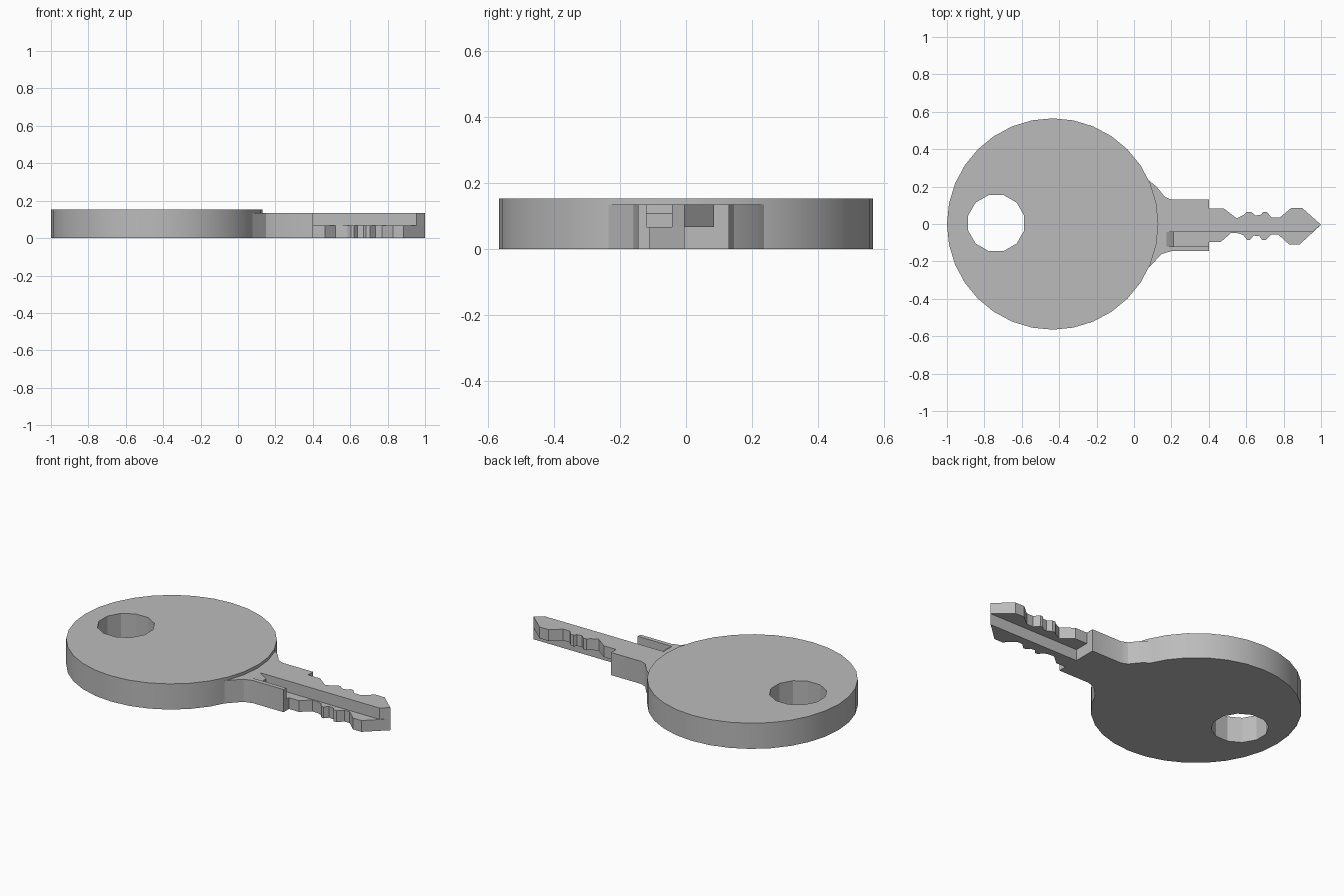
import bpy, bmesh, math

cube = bpy.data.objects.get("Cube")
if cube:
    bpy.data.objects.remove(cube, do_unlink=True)

metal = bpy.data.materials.new("grey_metal")
metal.use_nodes = True
GREY = (0.5, 0.5, 0.5, 1)
metal.diffuse_color = GREY
metal.node_tree.nodes["Principled BSDF"].inputs["Base Color"].default_value = GREY


def ring(cx, cy, r, sides, turn=0.0):
    """Corner points of a regular polygon."""
    return [(cx + r * math.cos(turn + math.tau * i / sides),
             cy + r * math.sin(turn + math.tau * i / sides)) for i in range(sides)]


def prism(name, loops, z0, z1):
    """Extrude an outline, with optional hole loops, from z0 to z1."""
    bm = bmesh.new()
    edges = []
    for loop in loops:
        vs = [bm.verts.new((x, y, z0)) for x, y in loop]
        edges += [bm.edges.new((a, b)) for a, b in zip(vs, vs[1:] + vs[:1])]
    bmesh.ops.triangle_fill(bm, edges=edges, use_beauty=True)
    out = bmesh.ops.extrude_face_region(bm, geom=bm.faces[:], use_keep_orig=True)
    top = [g for g in out["geom"] if isinstance(g, bmesh.types.BMVert)]
    bmesh.ops.translate(bm, verts=top, vec=(0, 0, z1 - z0))
    bmesh.ops.recalc_face_normals(bm, faces=bm.faces[:])
    mesh = bpy.data.meshes.new(name)
    bm.to_mesh(mesh)
    bm.free()
    mesh.materials.append(metal)
    obj = bpy.data.objects.new(name, mesh)
    bpy.context.collection.objects.link(obj)
    return obj


def activate(obj):
    bpy.ops.object.select_all(action="DESELECT")
    obj.select_set(True)
    bpy.context.view_layer.objects.active = obj


def merge(base, other):
    """Join two solids into one clean shell."""
    mod = base.modifiers.new("union", "BOOLEAN")
    mod.operation, mod.solver, mod.object = "UNION", "EXACT", other
    activate(base)
    bpy.ops.object.modifier_apply(modifier=mod.name)
    bpy.data.objects.remove(other, do_unlink=True)


# Round head with the key ring hole
HEAD_X, HEAD_R = -0.435, 0.565
head = prism("key_head", [ring(HEAD_X, 0, HEAD_R, 32),
                          ring(-0.737, 0.005, 0.155, 12, math.pi / 12)], 0, 0.152)

# Shank outline pieces: seat against the head, flared neck sides, toothed edges
seat = [(HEAD_X + HEAD_R * math.cos(a), HEAD_R * math.sin(a))
        for a in (math.tau * i / 32 for i in range(2, -3, -1))]
seat = [(0.076, 0.236)] + seat + [(0.076, -0.236)]
neck_front = [(0.12, -0.19), (0.15, -0.16), (0.2, -0.145), (0.4, -0.145)]
neck_back = [(0.4, 0.13), (0.2, 0.13), (0.165, 0.145), (0.12, 0.2)]
teeth_front = [(0.4, -0.095), (0.465, -0.095), (0.52, -0.047), (0.56, -0.05),
               (0.585, -0.06), (0.605, -0.085), (0.62, -0.085), (0.64, -0.062),
               (0.67, -0.065), (0.685, -0.085), (0.705, -0.085), (0.735, -0.055),
               (0.77, -0.055), (0.83, -0.11), (0.885, -0.11)]
teeth_back = [(0.9, 0.085), (0.84, 0.085), (0.78, 0.035), (0.735, 0.035),
              (0.71, 0.065), (0.69, 0.065), (0.68, 0.05), (0.65, 0.045),
              (0.625, 0.065), (0.605, 0.065), (0.59, 0.05), (0.55, 0.03),
              (0.48, 0.083), (0.4, 0.083)]
TIP, MID, TOP = (1.0, -0.004), 0.067, 0.134
WALL, RIB, GROOVE_X = -0.042, -0.12, 0.175

# Lower layer carries the front teeth, upper layer the back teeth and top groove
lower = seat + neck_front + teeth_front + [TIP, (0.4, -0.004)] + neck_back
groove = [(0.4, RIB), (GROOVE_X, RIB), (GROOVE_X, WALL), (0.955, WALL)]
upper = seat + neck_front + groove + [TIP] + teeth_back + neck_back
shank = prism("key_shank", [lower], 0, MID)
merge(shank, prism("upper_layer", [upper], MID, TOP))

# Sloped stop at the inner end of the groove
end = GROOVE_X + 0.038
stop = prism("groove_stop", [[(GROOVE_X, RIB), (end, RIB), (end, WALL),
                              (GROOVE_X, WALL)]], MID, TOP)
for v in stop.data.vertices:
    if v.co.x > GROOVE_X + 0.01 and v.co.z > MID + 0.01:
        v.co.z = 0.108
merge(shank, stop)

# Smooth the round rim, keep corners crisp
for obj in (head, shank):
    activate(obj)
    bpy.ops.object.shade_smooth_by_angle(angle=math.radians(25))
